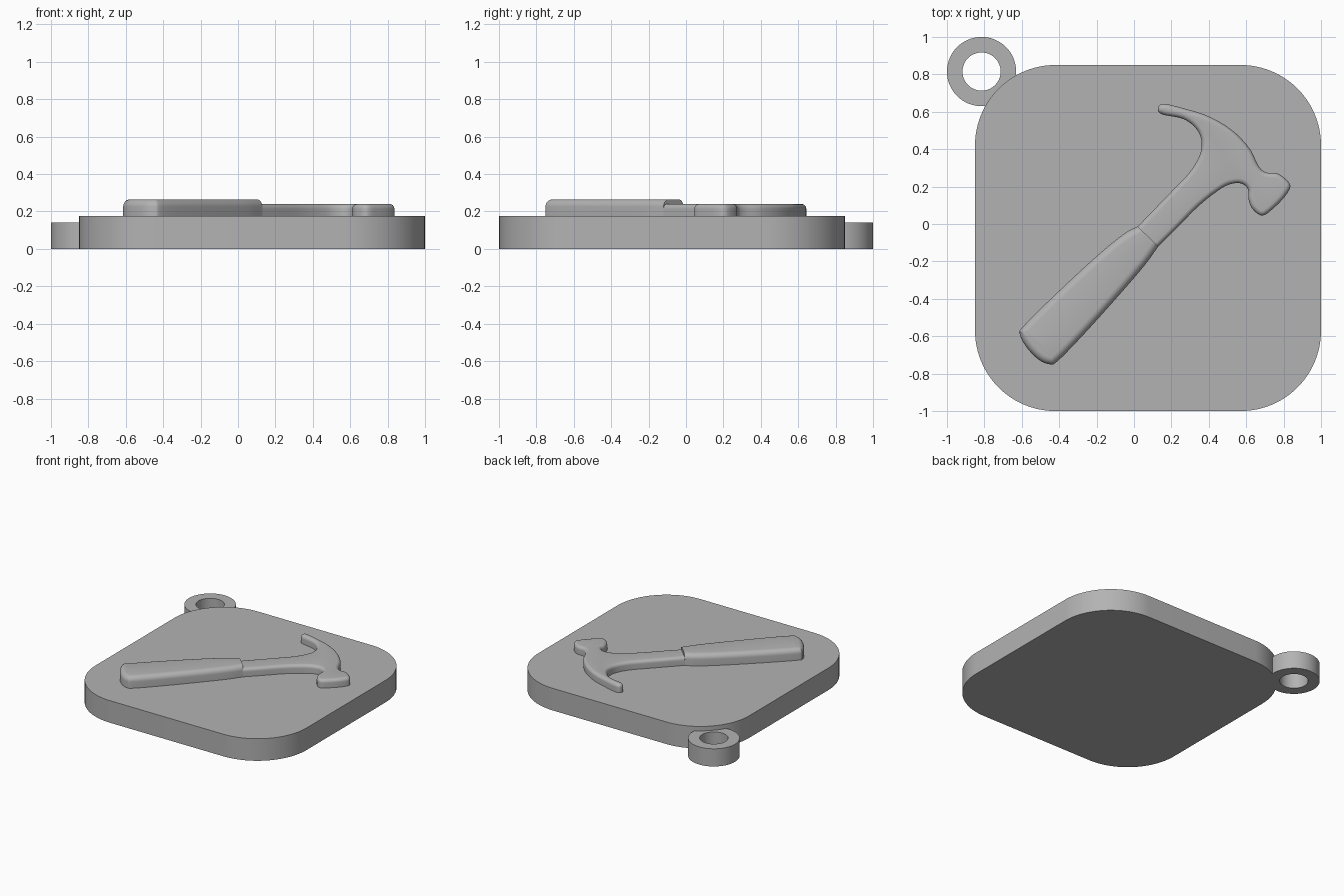
import bpy, bmesh, math
from mathutils import Vector

if "Cube" in bpy.data.objects:
    bpy.data.objects.remove(bpy.data.objects["Cube"])

grey = bpy.data.materials.new("plain_grey")
grey.diffuse_color = (0.45, 0.45, 0.45, 1)
grey.use_nodes = True
grey.node_tree.nodes["Principled BSDF"].inputs["Base Color"].default_value = grey.diffuse_color


def finish(bm, name, angle=35):
    bmesh.ops.recalc_face_normals(bm, faces=bm.faces)
    mesh = bpy.data.meshes.new(name)
    bm.to_mesh(mesh)
    bm.free()
    mesh.materials.append(grey)
    ob = bpy.data.objects.new(name, mesh)
    bpy.context.collection.objects.link(ob)
    bpy.ops.object.select_all(action='DESELECT')
    ob.select_set(True)
    bpy.context.view_layer.objects.active = ob
    bpy.ops.object.shade_smooth_by_angle(angle=math.radians(angle))
    return ob


def bridge(bm, a, b):
    n = len(a)
    for i in range(n):
        bm.faces.new((a[i], a[(i + 1) % n], b[(i + 1) % n], b[i]))


def circle(cx, cy, r, a0=0, a1=360, n=64, closed=True):
    steps = n if closed else n - 1
    return [Vector((cx + r * math.cos(math.radians(a0 + (a1 - a0) * i / steps)),
                    cy + r * math.sin(math.radians(a0 + (a1 - a0) * i / steps))))
            for i in range(n)]


def spline(pts, sub=5):
    """Smooth open path through the points."""
    p = [Vector(q) for q in pts]
    p = [2 * p[0] - p[1]] + p + [2 * p[-1] - p[-2]]
    out = []
    for i in range(1, len(p) - 2):
        a, b, c, d = p[i - 1:i + 3]
        for k in range(sub):
            t = k / sub
            out.append(0.5 * (2 * b + (c - a) * t + (2 * a - 5 * b + 4 * c - d) * t * t
                              + (3 * b - a - 3 * c + d) * t ** 3))
    return out + [p[-2]]


def relief(name, path, z0, z1, r):
    """Raised shape with a rounded rim; the straight closing edge stays upright."""
    n = len(path)
    area = sum(path[i - 1].cross(path[i]) for i in range(n))
    side = 1 if area > 0 else -1
    inward = []
    for i in range(n):
        t = (path[min(i + 1, n - 1)] - path[max(i - 1, 0)]).normalized()
        inward.append(Vector((-t.y, t.x)) * side)
    inward[0] = (path[-1] - path[0]).normalized()
    inward[-1] = -inward[0]
    rings = [(0, z0)]
    for k in range(7):
        a = math.pi / 2 * k / 6
        rings.append((r * (1 - math.cos(a)), z1 - r + r * math.sin(a)))
    bm = bmesh.new()
    loops = [[bm.verts.new((*(p + v * inset), z)) for p, v in zip(path, inward)]
             for inset, z in rings]
    for a, b in zip(loops, loops[1:]):
        bridge(bm, a, b)
    bm.faces.new(loops[0])
    bm.faces.new(loops[-1])
    return finish(bm, name)


# Rounded square plate
plate = []
for cx, cy, a in ((0.57, 0.42, 0), (-0.42, 0.42, 90), (-0.42, -0.57, 180), (0.57, -0.57, 270)):
    plate += circle(cx, cy, 0.43, a, a + 90, 25, False)
bm = bmesh.new()
low, high = ([bm.verts.new((*p, z)) for p in plate] for z in (0, 0.175))
bridge(bm, low, high)
bm.faces.new(low)
bm.faces.new(high)
finish(bm, "base_plate")

# Key ring loop at the corner
bm = bmesh.new()
loops = [[bm.verts.new((*p, z)) for p in circle(-0.815, 0.815, r)]
         for r, z in ((0.185, 0), (0.185, 0.14), (0.102, 0.14), (0.102, 0))]
for i in range(4):
    bridge(bm, loops[i - 1], loops[i])
finish(bm, "key_loop")

# Hammer head with claw, neck and striking face
head = [(0.02, -0.013), (0.19, 0.163), (0.296, 0.275), (0.352, 0.37), (0.36, 0.45),
        (0.328, 0.515), (0.26, 0.563), (0.155, 0.585), (0.127, 0.612), (0.155, 0.643),
        (0.27, 0.617), (0.403, 0.574), (0.526, 0.5), (0.617, 0.405), (0.665, 0.312),
        (0.705, 0.276), (0.772, 0.268), (0.834, 0.212), (0.815, 0.158), (0.75, 0.088),
        (0.686, 0.045), (0.632, 0.083), (0.612, 0.136), (0.61, 0.184), (0.58, 0.214),
        (0.532, 0.217), (0.467, 0.19), (0.35, 0.1), (0.216, -0.035), (0.13, -0.12)]
relief("hammer_head", spline(head), 0.17, 0.24, 0.026)

# Hammer grip, a little taller than the head
grip = [(0.02, -0.013), (-0.05, -0.05), (-0.184, -0.158), (-0.4, -0.357), (-0.59, -0.545),
        (-0.61, -0.59), (-0.574, -0.66), (-0.51, -0.725), (-0.45, -0.75), (-0.405, -0.73),
        (-0.264, -0.585), (-0.077, -0.377), (0.056, -0.222), (0.13, -0.12)]
relief("hammer_grip", spline(grip), 0.17, 0.265, 0.04)
